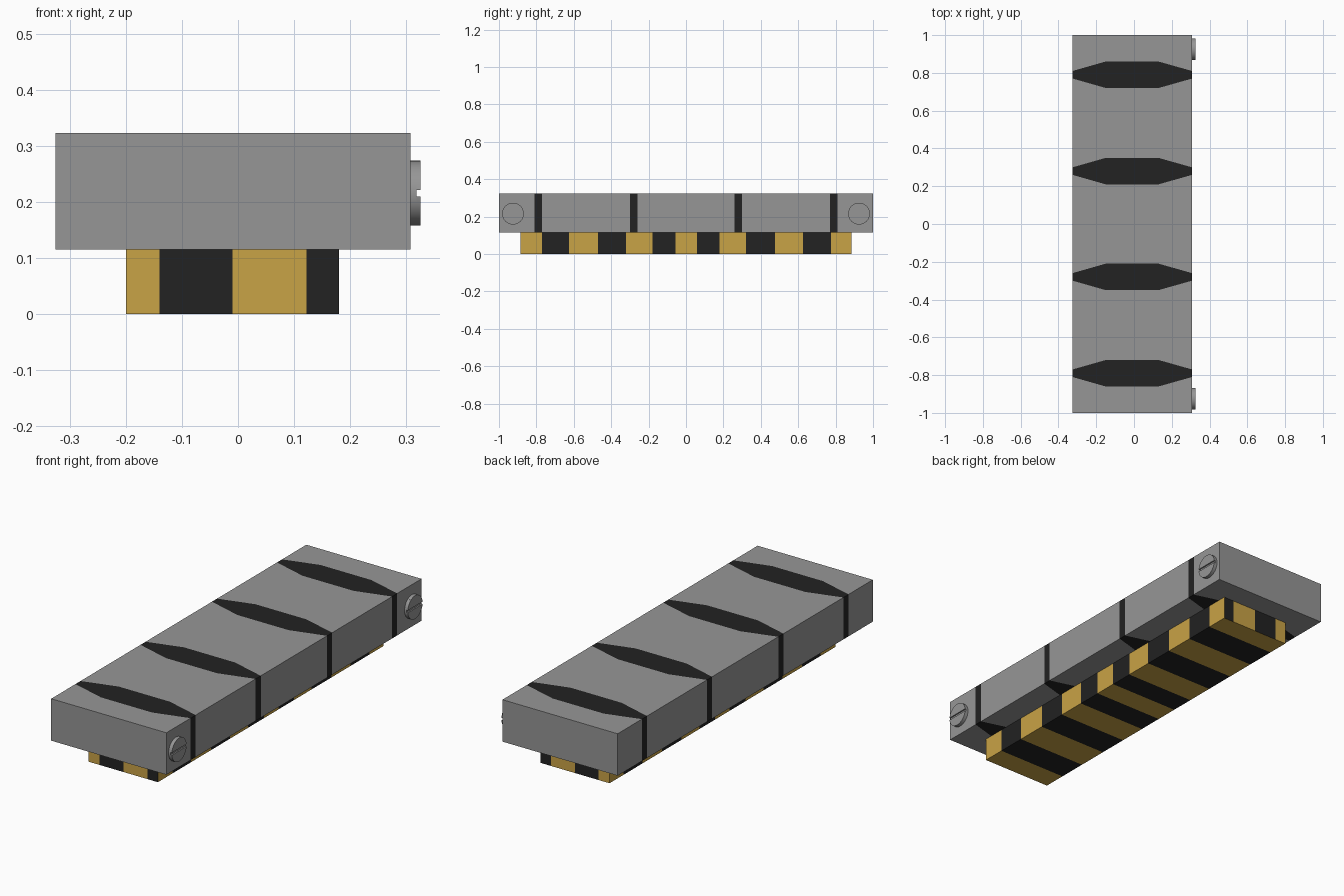
import bpy, bmesh, math

cube = bpy.data.objects.get("Cube")
if cube:
    bpy.data.objects.remove(cube, do_unlink=True)


def material(name, rgb):
    m = bpy.data.materials.new(name)
    m.use_nodes = True
    color = (*rgb, 1)
    m.diffuse_color = color
    m.node_tree.nodes["Principled BSDF"].inputs["Base Color"].default_value = color
    return m


grey = material("grey", (0.305, 0.305, 0.305))
black = material("black", (0.016, 0.016, 0.016))
gold = material("gold", (0.584, 0.366, 0.061))


def finish(bm, name, mats):
    bmesh.ops.recalc_face_normals(bm, faces=bm.faces)
    mesh = bpy.data.meshes.new(name)
    bm.to_mesh(mesh)
    bm.free()
    for m in mats:
        mesh.materials.append(m)
    obj = bpy.data.objects.new(name, mesh)
    bpy.context.collection.objects.link(obj)
    return obj


def add_prism(bm, points, offset, mat=0):
    """Closed prism from a planar outline pushed along an offset."""
    low = [bm.verts.new(p) for p in points]
    high = [bm.verts.new([a + b for a, b in zip(p, offset)]) for p in points]
    faces = [bm.faces.new(low[::-1]), bm.faces.new(high)]
    for i in range(len(low)):
        j = (i + 1) % len(low)
        faces.append(bm.faces.new((low[i], low[j], high[j], high[i])))
    for f in faces:
        f.material_index = mat


# Upper block: grey slabs alternating with black bands that swell mid-width
X0, X1, Z0, Z1 = -0.325, 0.307, 0.115, 0.323
xs = (X0, -0.15, 0.13, X1)
swell = (0.02, 0.07, 0.07, 0.02)
lines = [[-1.0] * 4]
for c in (-0.79, -0.28, 0.28, 0.79):
    lines += [[c - s for s in swell], [c + s for s in swell]]
lines.append([1.0] * 4)

bm = bmesh.new()
for i in range(len(lines) - 1):
    near = [(x, y, Z0) for x, y in zip(xs, lines[i])]
    far = [(x, y, Z0) for x, y in zip(xs, lines[i + 1])]
    add_prism(bm, near + far[::-1], (0, 0, Z1 - Z0), i % 2)

# Weld the slabs and drop the walls between them
bmesh.ops.remove_doubles(bm, verts=bm.verts, dist=0.0001)
inner = [f for f in bm.faces
         if abs(f.normal.z) < 0.5 and abs(f.normal.x) < 0.9
         and abs(f.calc_center_median().y) < 0.99]
bmesh.ops.delete(bm, geom=inner, context='FACES')
finish(bm, "upper_block", [grey, black])

# Striped base: cut a box along the stripe edges, then colour alternate strips
BX0, BX1, BY = -0.2, 0.18, 0.885
y_cuts = (-0.77, -0.625, -0.47, -0.32, -0.18, -0.055,
          0.06, 0.18, 0.32, 0.475, 0.625, 0.775)
x_cuts = (-0.14, -0.01, 0.122)
bm = bmesh.new()
add_prism(bm, [(BX0, -BY, 0), (BX1, -BY, 0), (BX1, BY, 0), (BX0, BY, 0)], (0, 0, Z0))
for axis, cuts in ((0, x_cuts), (1, y_cuts)):
    for c in cuts:
        point, normal = [0, 0, 0], [0, 0, 0]
        point[axis], normal[axis] = c, 1
        bmesh.ops.bisect_plane(bm, geom=bm.verts[:] + bm.edges[:] + bm.faces[:],
                               plane_co=point, plane_no=normal)
for f in bm.faces:
    c = f.calc_center_median()
    if abs(c.y) > BY - 0.001:
        f.material_index = sum(c.x > x for x in x_cuts) % 2
    else:
        f.material_index = sum(c.y > y for y in y_cuts) % 2
finish(bm, "striped_base", [gold, black])

# Slotted screw heads: a disc carrying two half-round lobes
R, SCREW_Z, SLOT, FLOOR, TIP = 0.058, 0.2155, 0.006, 0.318, 0.325


def arc(x, y, start, end, steps):
    angles = [start + (end - start) * k / steps for k in range(steps + 1)]
    return [(x, y + R * math.cos(a), SCREW_Z + R * math.sin(a)) for a in angles]


a = math.asin(SLOT / R)
for name, y in (("front_screw", -0.925), ("back_screw", 0.925)):
    bm = bmesh.new()
    add_prism(bm, arc(X1, y, 0, 2 * math.pi, 32)[:-1], (FLOOR - X1, 0, 0))
    for turn in (0, math.pi):
        add_prism(bm, arc(FLOOR, y, turn + a, turn + math.pi - a, 16), (TIP - FLOOR, 0, 0))
    obj = finish(bm, name, [grey])
    bpy.ops.object.select_all(action='DESELECT')
    obj.select_set(True)
    bpy.context.view_layer.objects.active = obj
    bpy.ops.object.shade_smooth_by_angle(angle=math.radians(30))
